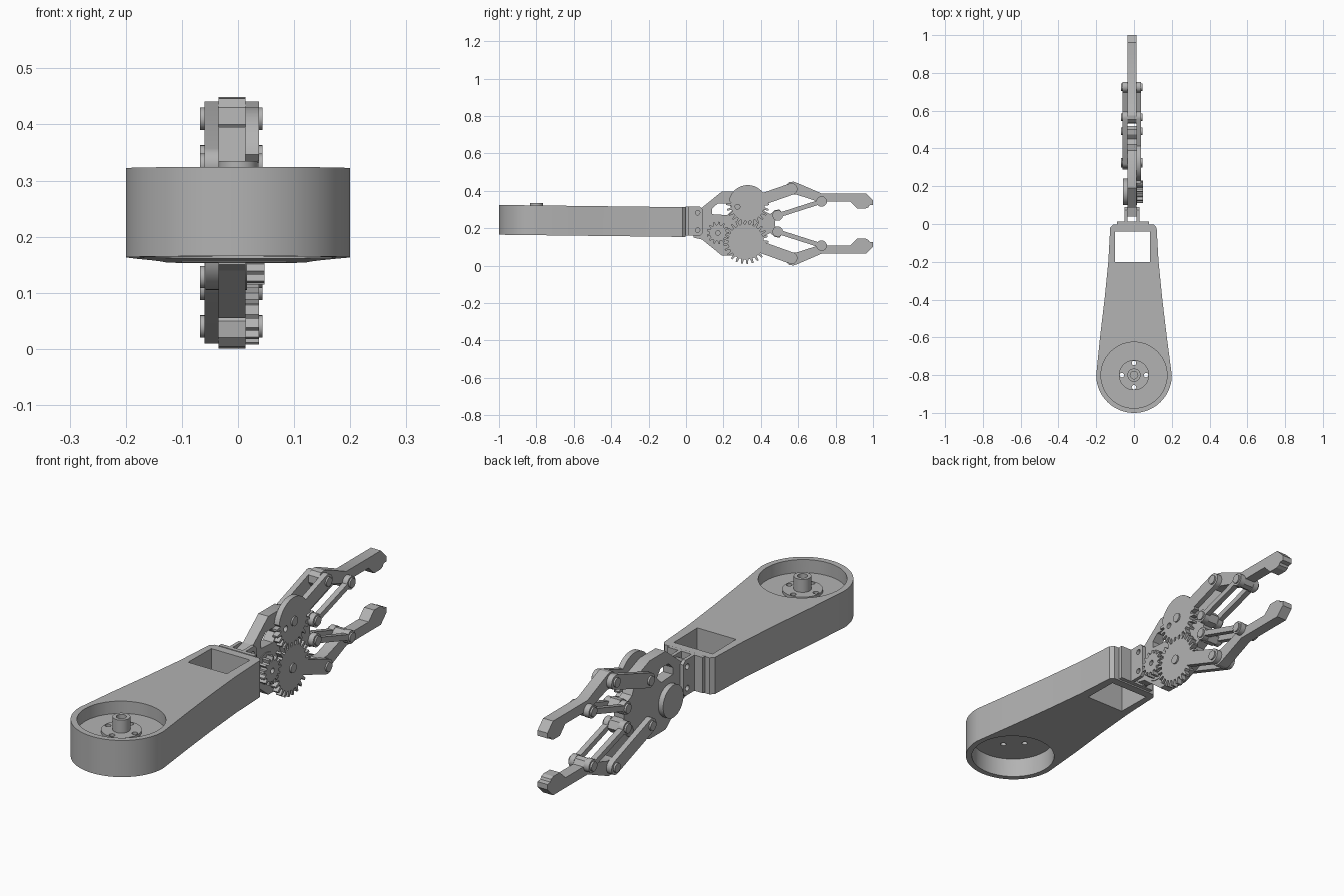
import bpy, bmesh, math
from mathutils import Matrix

cube = bpy.data.objects.get("Cube")
if cube:
    bpy.data.objects.remove(cube, do_unlink=True)

grey = bpy.data.materials.new("plain_grey")
grey.use_nodes = True
grey.diffuse_color = (0.45, 0.45, 0.45, 1)
grey.node_tree.nodes["Principled BSDF"].inputs["Base Color"].default_value = (0.45, 0.45, 0.45, 1)

MID = 0.225                 # height the gripper mirrors about
CORE = (-0.035, 0.013)      # sideways layers of the gripper
RIGHT = (0.013, 0.037)
LEFT = (-0.06, -0.035)
SIDE = Matrix(((0, 0, 1, 0), (1, 0, 0, 0), (0, 1, 0, 0), (0, 0, 0, 1)))


def circle(c, r, n=32, start=0.0, sweep=math.tau):
    """Points round a circle, or along an arc when sweep is shorter."""
    steps = n if sweep == math.tau else n - 1
    return [(c[0] + r * math.cos(start + sweep * i / steps),
             c[1] + r * math.sin(start + sweep * i / steps)) for i in range(n)]


def rect(a, b, c, d):
    return [(a, c), (b, c), (b, d), (a, d)]


def flip(points):
    return [(u, 2 * MID - v) for u, v in points]


def capsule(a, b, r):
    t = math.atan2(b[1] - a[1], b[0] - a[0])
    h = math.pi / 2
    return circle(b, r, 14, t - h, math.pi) + circle(a, r, 14, t + h, math.pi)


def dumbbell(a, b, r, half):
    """Thin bar with a round eye at each end."""
    t = math.atan2(b[1] - a[1], b[0] - a[0])
    k = math.asin(half / r)
    sweep = math.tau - 2 * k
    return (circle(b, r, 22, t + math.pi + k, sweep)
            + circle(a, r, 22, t + k, sweep))


def gear_outline(c, root, tip, teeth, toothed=lambda angle: True):
    """Toothed wheel; smooth wherever the rule says no tooth."""
    pts = []
    step = math.tau / teeth
    for i in range(teeth):
        rt = tip if toothed(i * step) else (root + tip) / 2
        rr = root if toothed(i * step) else rt
        for f, r in ((-0.3, rr), (-0.15, rt), (0.15, rt), (0.3, rr)):
            a = (i + f) * step
            pts.append((c[0] + r * math.cos(a), c[1] + r * math.sin(a)))
    return pts


def slab(name, loops, span, matrix=SIDE):
    """Extrude an outline (further loops are holes) across a span."""
    cu = bpy.data.curves.new(name, "CURVE")
    cu.dimensions = "2D"
    cu.fill_mode = "BOTH"
    cu.extrude = (span[1] - span[0]) / 2
    for loop in loops:
        sp = cu.splines.new("POLY")
        sp.points.add(len(loop) - 1)
        for p, (u, v) in zip(sp.points, loop):
            p.co = (u, v, 0, 1)
        sp.use_cyclic_u = True
    tmp = bpy.data.objects.new(name + "_curve", cu)
    bpy.context.collection.objects.link(tmp)
    dg = bpy.context.evaluated_depsgraph_get()
    me = bpy.data.meshes.new_from_object(tmp.evaluated_get(dg))
    bpy.data.objects.remove(tmp, do_unlink=True)
    bm = bmesh.new()
    bm.from_mesh(me)
    bmesh.ops.remove_doubles(bm, verts=bm.verts, dist=1e-5)
    bmesh.ops.recalc_face_normals(bm, faces=bm.faces)
    bm.transform(matrix @ Matrix.Translation((0, 0, sum(span) / 2)))
    bm.to_mesh(me)
    bm.free()
    me.materials.clear()
    me.materials.append(grey)
    ob = bpy.data.objects.new(name, me)
    bpy.context.collection.objects.link(ob)
    return ob


def cut(ob, cutter):
    """Subtract a helper solid and throw the helper away."""
    cutter.hide_render = True
    mod = ob.modifiers.new("cut", "BOOLEAN")
    mod.operation, mod.solver, mod.object = "DIFFERENCE", "EXACT", cutter
    dg = bpy.context.evaluated_depsgraph_get()
    me = bpy.data.meshes.new_from_object(ob.evaluated_get(dg))
    ob.modifiers.clear()
    ob.data = me
    bpy.data.objects.remove(cutter, do_unlink=True)


FLAT = Matrix.Identity(4)

# Arm: round base narrowing to a neck with a rectangular opening
base = (0, -0.8)
right_edge = [(0.174, -0.6), (0.15, -0.4), (0.13, -0.2), (0.12, -0.02), (0.105, -0.003)]
left_edge = [(-x - 0.006, y) for x, y in reversed(right_edge)]
outline = circle(base, 0.2, 48, math.pi, math.pi) + right_edge + left_edge
arm = slab("arm", [outline, rect(-0.1, 0.086, -0.2, -0.04)], (0.163, 0.322), FLAT)
for v in arm.data.vertices:
    v.co.z -= 0.012 * (v.co.y + 0.8)
bolt_holes = [circle((0.064 * math.cos(a), -0.8 + 0.064 * math.sin(a)), 0.012, 16)
              for a in (0, math.pi / 2, math.pi, 3 * math.pi / 2)]
cut(arm, slab("top_recess", [circle(base, 0.175, 64)], (0.267, 0.4), FLAT))
cut(arm, slab("bottom_recess", [circle(base, 0.175, 64)], (0.1, 0.25), FLAT))
cut(arm, slab("floor_holes", bolt_holes, (0.2, 0.3), FLAT))

# Hub in the base recess
slab("hub_flange", [circle(base, 0.08, 48)] + bolt_holes, (0.265, 0.279), FLAT)
slab("hub_shaft", [circle(base, 0.035), circle(base, 0.02)], (0.27, 0.335), FLAT)

# Bracket joining the arm to the gripper
slab("bracket_flange", [rect(-0.004, 0.014, 0.16, 0.315)], (-0.09, 0.08))
tab = [(0.0, 0.16), (0.075, 0.16), (0.09, 0.175), (0.09, 0.3), (0.075, 0.315), (0.0, 0.315)]
tab_holes = [circle((0.062, z), 0.012, 16) for z in (0.19, 0.283)]
for side, span in (("right", (0.013, 0.028)), ("left", (-0.05, -0.035))):
    slab(side + "_bracket_tab", [tab] + tab_holes, span)

# Gripper frame
upper = [(0.04, 0.3), (0.085, 0.31), (0.19, 0.395), (0.3, 0.395), (0.39, 0.36),
         (0.42, 0.29), (0.45, 0.275), (0.475, 0.297), (0.5, 0.3), (0.52, 0.275),
         (0.505, 0.245), (0.475, 0.24)]
slot = [(0.14, 0.275), (0.14, 0.305), (0.17, 0.333), (0.225, 0.333), (0.25, 0.3), (0.22, 0.27)]
slab("gripper_frame", [upper + flip(upper)[::-1], slot], CORE)

# Motor and pinion
drive = (0.17, 0.175)
slab("motor", [circle(drive, 0.07, 40)], (-0.058, 0.016))
slab("pinion", [gear_outline(drive, 0.044, 0.06, 13), circle(drive, 0.012, 16)], (0.013, 0.047))

# Meshing gears; the upper one has teeth on its lower part only
top_axis, low_axis = (0.33, 0.328), (0.32, 0.128)
slab("upper_gear", [gear_outline(top_axis, 0.09, 0.115, 24,
                                 lambda a: math.sin(a) < 0.15),
                    circle((0.275, 0.315), 0.013, 16),
                    circle((0.377, 0.362), 0.013, 16)], RIGHT)
slab("lower_gear", [gear_outline(low_axis, 0.095, 0.12, 25)], RIGHT)

# Fingers, cranks, links and pins, mirrored top to bottom
finger = [(0.536, 0.43), (0.552, 0.446), (0.575, 0.449), (0.6, 0.44), (0.725, 0.386),
          (0.962, 0.386), (1.0, 0.348), (1.0, 0.325), (0.98, 0.322), (0.975, 0.312),
          (0.96, 0.305), (0.915, 0.305), (0.878, 0.342), (0.755, 0.342),
          (0.742, 0.322), (0.72, 0.317), (0.7, 0.328), (0.69, 0.348),
          (0.59, 0.38), (0.55, 0.378), (0.533, 0.4)]
knuckle, link_root, link_end = (0.565, 0.41), (0.49, 0.268), (0.725, 0.343)
for half, axis, place in (("upper", top_axis, list), ("lower", low_axis, flip)):
    joint, root, end = place([knuckle, link_root, link_end])
    slab(half + "_finger", [place(finger)], CORE)
    for side, span in (("right", RIGHT), ("left", LEFT)):
        slab(f"{half}_{side}_crank", [capsule(axis, joint, 0.031)], span)
        slab(f"{half}_{side}_link", [dumbbell(root, end, 0.028, 0.012)], span)
    for part, spot in (("gear", axis), ("knuckle", joint), ("link_root", root), ("link_end", end)):
        slab(f"{half}_{part}_pin", [circle(spot, 0.02, 24)], (-0.068, 0.044))

# Smooth round walls while keeping hard edges
for ob in bpy.context.scene.objects:
    ob.select_set(ob.type == "MESH")
bpy.context.view_layer.objects.active = arm
bpy.ops.object.shade_smooth_by_angle(angle=math.radians(25))
